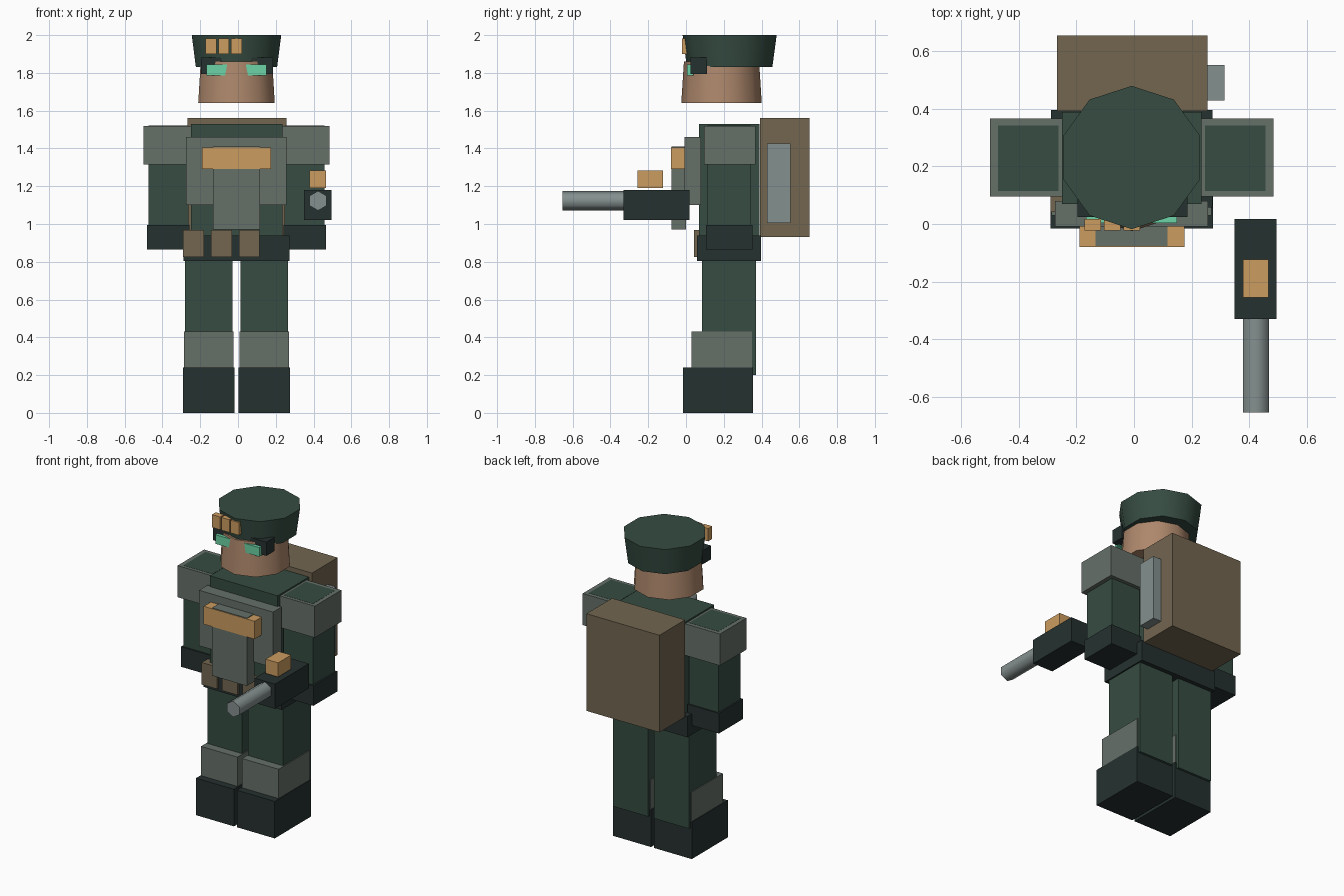
import bpy, bmesh, math
from mathutils import Matrix

if "Cube" in bpy.data.objects:
    bpy.data.objects.remove(bpy.data.objects["Cube"])

CX = -0.008  # body's own centre line


def material(name, hex_code):
    m = bpy.data.materials.new(name)
    rgb = [int(hex_code[i:i + 2], 16) / 255 for i in (0, 2, 4)]
    m.diffuse_color = [((c + 0.055) / 1.055) ** 2.4 for c in rgb] + [1]
    m.use_nodes = True
    m.node_tree.nodes["Principled BSDF"].inputs["Base Color"].default_value = m.diffuse_color
    return m


GREEN = material("green_cloth", "364C42")
GREY = material("grey_armour", "667069")
DARK = material("dark_leather", "25312F")
BROWN = material("brown_canvas", "736650")
GOLD = material("gold_trim", "CC9C60")
SKIN = material("skin", "AE886C")
TEAL = material("teal_glass", "6CD4A6")
STEEL = material("steel", "84908E")


def finish(bm, name, mat):
    bmesh.ops.recalc_face_normals(bm, faces=bm.faces)
    me = bpy.data.meshes.new(name)
    bm.to_mesh(me)
    bm.free()
    me.materials.append(mat)
    ob = bpy.data.objects.new(name, me)
    bpy.context.collection.objects.link(ob)
    return ob


def box(name, mat, x, y, z):
    """Box given by its (min, max) range on each axis."""
    bm = bmesh.new()
    bmesh.ops.create_cube(bm, size=1)
    size = [b - a for a, b in (x, y, z)]
    mid = [(a + b) / 2 for a, b in (x, y, z)]
    bm.transform(Matrix.Translation(mid) @ Matrix.Diagonal((*size, 1)))
    return finish(bm, name, mat)


def pair(name, mat, x, y, z):
    """Left and right boxes; x is the distance range from the centre line."""
    box(name + "_left", mat, (CX + x[0], CX + x[1]), y, z)
    box(name + "_right", mat, (CX - x[1], CX - x[0]), y, z)


def frustum(name, mat, sides, r0, r1, length, base, tilt=0.0):
    """Low-poly tapered cylinder starting at base, with a corner on local +y."""
    bm = bmesh.new()
    rings = []
    for r, h in ((r0, 0), (r1, length)):
        angles = [math.pi / 2 + math.tau * i / sides for i in range(sides)]
        rings.append([bm.verts.new((r * math.cos(a), r * math.sin(a), h)) for a in angles])
        bm.faces.new(rings[-1])
    for i in range(sides):
        j = (i + 1) % sides
        bm.faces.new((rings[0][i], rings[0][j], rings[1][j], rings[1][i]))
    bm.transform(Matrix.Translation(base) @ Matrix.Rotation(tilt, 4, 'X'))
    ob = finish(bm, name, mat)
    bpy.context.view_layer.objects.active = ob
    ob.select_set(True)
    bpy.ops.object.shade_smooth_by_angle(angle=math.radians(65))
    ob.select_set(False)


# Legs
pair("leg", GREEN, (0.022, 0.272), (0.085, 0.37), (0.20, 0.83))
pair("shin_guard", GREY, (0.016, 0.278), (0.03, 0.35), (0.20, 0.43))
pair("boot", DARK, (0.010, 0.282), (-0.015, 0.355), (0.0, 0.24))

# Trunk and armour
box("belt", DARK, (-0.288, 0.273), (0.057, 0.397), (0.805, 0.94))
box("torso", GREEN, (-0.25, 0.235), (0.07, 0.39), (0.93, 1.53))
box("chest_armour", GREY, (-0.274, 0.257), (-0.008, 0.08), (1.10, 1.46))
box("chest_plate", GREY, (-0.133, 0.117), (-0.077, 0.0), (0.97, 1.41))
box("chest_bar", GOLD, (-0.19, 0.175), (-0.08, -0.005), (1.29, 1.406))
for i in range(3):
    x = -0.29 + 0.147 * i
    box(f"belt_pouch_{i + 1}", BROWN, (x, x + 0.11), (0.042, 0.105), (0.825, 0.968))

# Arms
pair("arm", GREEN, (0.255, 0.465), (0.115, 0.343), (0.98, 1.521))
pair("shoulder_pad", GREY, (0.240, 0.492), (0.095, 0.367), (1.315, 1.52))
pair("glove", DARK, (0.248, 0.475), (0.105, 0.352), (0.865, 0.995))

# Head, cap and goggles
frustum("head", SKIN, 10, 0.213, 0.199, 0.22, (CX, 0.188, 1.64))
frustum("cap", GREEN, 10, 0.226, 0.249, 0.17, (CX, 0.231, 1.83))
box("goggle_strap", DARK, (-0.197, 0.186), (0.025, 0.11), (1.793, 1.882))
pair("goggle_lens", TEAL, (0.03, 0.158), (0.004, 0.04), (1.786, 1.845))
for i in range(3):
    x = -0.172 + 0.0675 * i
    box(f"cap_badge_{i + 1}", GOLD, (x, x + 0.058), (-0.022, 0.018), (1.90, 1.983))

# Backpack with side canister
box("backpack", BROWN, (-0.268, 0.256), (0.392, 0.655), (0.93, 1.56))
box("side_canister", STEEL, (0.24, 0.315), (0.43, 0.553), (1.005, 1.425))

# Gun held at the side
box("gun_body", DARK, (0.35, 0.496), (-0.33, 0.018), (1.02, 1.18))
box("gun_sight", GOLD, (0.378, 0.467), (-0.256, -0.123), (1.19, 1.282))
frustum("gun_barrel", STEEL, 6, 0.052, 0.052, 0.345, (0.424, -0.31, 1.123), math.pi / 2)
